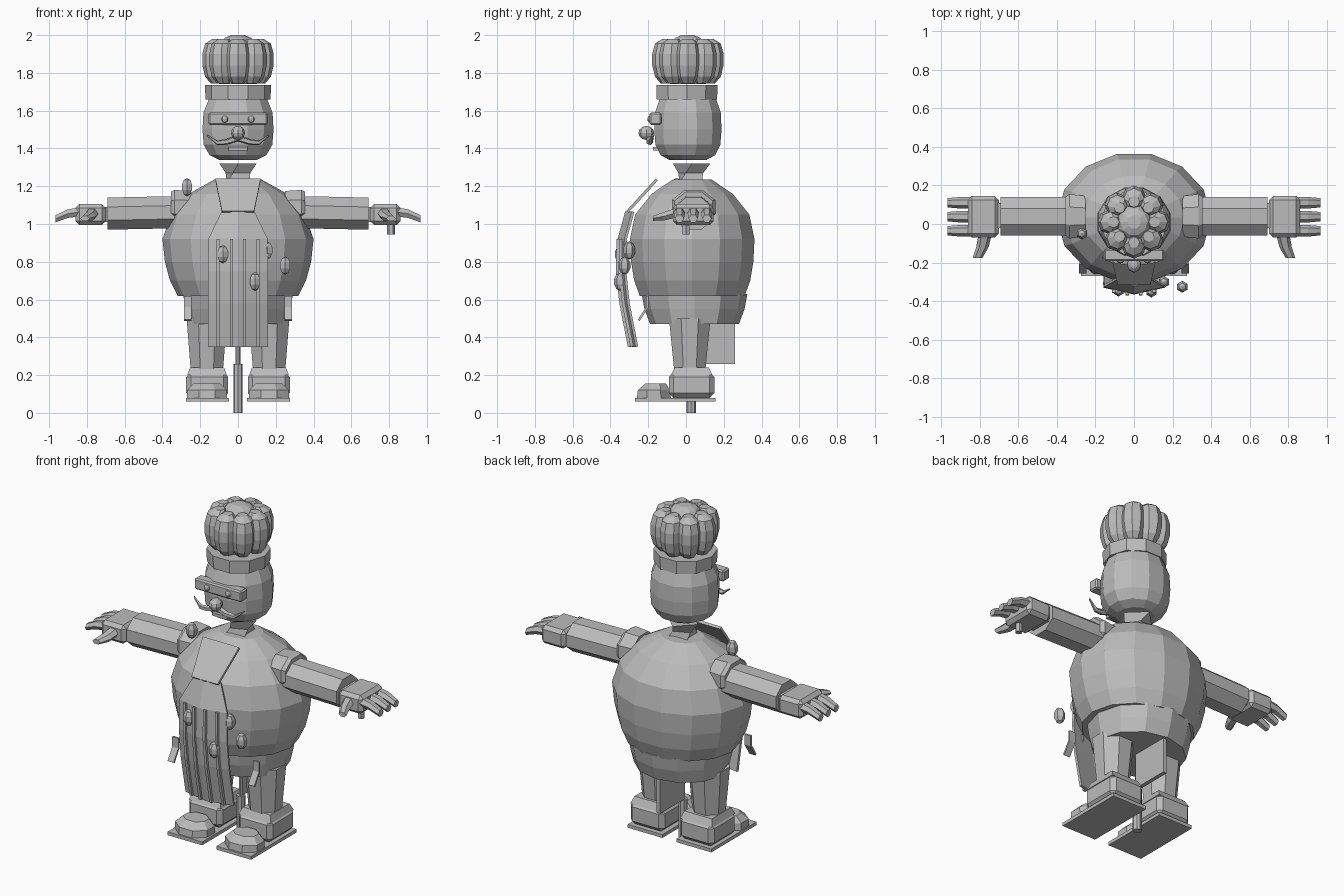
import bpy, bmesh, math
from mathutils import Vector

if "Cube" in bpy.data.objects:
    bpy.data.objects.remove(bpy.data.objects["Cube"])

grey = bpy.data.materials.new("plain grey")
grey.use_nodes = True
grey.diffuse_color = (0.5, 0.5, 0.5, 1)
grey.node_tree.nodes["Principled BSDF"].inputs["Base Color"].default_value = (0.5, 0.5, 0.5, 1)


def finish(name, bm, mirror=False, bevel=0):
    bmesh.ops.recalc_face_normals(bm, faces=bm.faces)
    mesh = bpy.data.meshes.new(name)
    bm.to_mesh(mesh)
    bm.free()
    mesh.materials.append(grey)
    ob = bpy.data.objects.new(name, mesh)
    bpy.context.collection.objects.link(ob)
    if bevel:
        mod = ob.modifiers.new("Bevel", 'BEVEL')
        mod.width, mod.segments = bevel, 1
    if mirror:
        ob.modifiers.new("Mirror", 'MIRROR')
    return ob


def loft(name, rings, n, axis='z', flat=False, twist=0, **kw):
    """Rings are (position on axis, radius a, radius b, centre a, centre b)."""
    bm = bmesh.new()
    loops = []
    half = math.pi / n if flat else 0
    grow = 1 / math.cos(half)
    for k, (t, ra, rb, ca, cb) in enumerate(rings):
        loop = []
        for i in range(n):
            ang = 2 * math.pi * i / n + half + k * twist
            a, b = ca + ra * grow * math.cos(ang), cb + rb * grow * math.sin(ang)
            co = {'x': (t, a, b), 'y': (a, t, b), 'z': (a, b, t)}[axis]
            loop.append(bm.verts.new(co))
        loops.append(loop)
    for lo, hi in zip(loops, loops[1:]):
        for i in range(n):
            j = (i + 1) % n
            bm.faces.new((lo[i], lo[j], hi[j], hi[i]))
    bm.faces.new(loops[0])
    bm.faces.new(loops[-1])
    return finish(name, bm, **kw)


def box(name, lo, hi, **kw):
    bm = bmesh.new()
    bmesh.ops.create_cube(bm, size=1)
    lo, hi = Vector(lo), Vector(hi)
    for v in bm.verts:
        v.co = (lo + hi) / 2 + v.co * (hi - lo)
    return finish(name, bm, **kw)


def ball(name, centre, radii, u=8, v=6, **kw):
    bm = bmesh.new()
    bmesh.ops.create_uvsphere(bm, u_segments=u, v_segments=v, radius=1)
    for vert in bm.verts:
        vert.co = Vector(centre) + vert.co * Vector(radii)
    return finish(name, bm, **kw)


def sheet(name, rows, thick, columns=(-1, 0, 1), crease=0.0, x=0, **kw):
    """Cloth strip; rows are (y, z, half width), with an optional centre crease."""
    bm = bmesh.new()
    grid = [[bm.verts.new((x + c * w, y + crease * abs(c), z)) for c in columns]
            for y, z, w in rows]
    for r, s in zip(grid, grid[1:]):
        for i in range(len(columns) - 1):
            bm.faces.new((r[i], r[i + 1], s[i + 1], s[i]))
    ob = finish(name, bm, **kw)
    mod = ob.modifiers.new("Solidify", 'SOLIDIFY')
    mod.thickness, mod.offset = thick, 0
    return ob


# Round torso and trouser seat
profile = [(.62, .32, .285), (.70, .36, .315), (.80, .387, .332), (.92, .40, .338),
           (1.05, .355, .31), (1.16, .26, .22), (1.235, .125, .105)]
loft("body", [(z, rx, ry, 0, .033) for z, rx, ry in profile], 14, twist=0)
loft("trouser_seat", [(.47, .265, .235, 0, .045), (.55, .28, .265, 0, .045),
                      (.63, .29, .28, 0, .045)], 12)
loft("neck", [(1.22, .06, .06, 0, .025), (1.27, .05, .05, 0, .025),
              (1.32, .07, .07, 0, .03)], 4, flat=True, twist=.4)

# Legs, shoes and soles
loft("leg", [(.22, .085, .082, .165, .02), (.50, .107, .11, .165, .02)], 8, flat=True, mirror=True)
box("boot", (.052, -.09, .08), (.275, .15, .215), bevel=.025, mirror=True)
loft("boot_collar", [(.2, .105, .11, .164, .03), (.24, .09, .09, .164, .03)], 4,
     flat=True, mirror=True)
loft("toe_cap", [(.08, .105, .09, .164, -.17), (.12, .105, .085, .164, -.17),
                 (.155, .07, .055, .164, -.16)], 8, flat=True, mirror=True)
box("sole", (.047, -.27, .06), (.275, .155, .08), mirror=True)

# Central post and rear panel
loft("stand_post", [(0, .025, .025, 0, .027), (.26, .025, .025, 0, .027)], 8)
loft("post_rod", [(.26, .012, .012, 0, .027), (.5, .012, .012, 0, .027)], 6)
box("rear_panel", (-.012, .03, .26), (.012, .26, .5))

# Arms and hands
loft("shoulder_cuff", [(.25, .105, .085, .04, 1.09), (.335, .115, .09, .04, 1.09),
                       (.355, .10, .08, .04, 1.09)], 8, 'x', True, mirror=True)
loft("sleeve", [(.3, .10, .085, .04, 1.063), (.69, .10, .085, .04, 1.055)],
     8, 'x', True, mirror=True)
box("wrist", (.66, -.02, 1.01), (.72, .11, 1.09), mirror=True)
box("hand", (.70, -.07, .995), (.86, .145, 1.105), bevel=.02, mirror=True)
for i, y in enumerate((-.035, .038, .11)):
    loft(f"finger_{i + 1}", [(.83, .03, .028, y, 1.065), (.90, .03, .026, y, 1.055),
                             (.965, .024, .022, y, 1.028)], 6, 'x', mirror=True)
loft("thumb", [(-.05, .035, .03, .77, 1.06), (-.12, .032, .025, .785, 1.04),
               (-.175, .025, .015, .81, 1.03)], 6, 'y', mirror=True)
loft("held_peg", [(.945, .02, .02, .81, 0), (1.01, .02, .02, .81, 0)], 6)

# Head
loft("head", [(1.34, .10, .10, 0, .01), (1.365, .15, .145, 0, .01), (1.42, .182, .172, 0, .01),
              (1.50, .188, .178, 0, .01), (1.59, .183, .174, 0, .01), (1.66, .155, .15, 0, .01),
              (1.69, .13, .12, 0, .01)], 12, flat=True)
box("eye_band", (-.155, -.192, 1.525), (.155, -.13, 1.59), bevel=.008)
ball("eye", (.07, -.192, 1.555), (.018, .012, .018), mirror=True)
ball("nose", (0, -.21, 1.482), (.037, .042, .037))
loft("moustache", [(0, .02, .018, -.19, 1.455), (.06, .018, .016, -.195, 1.435),
                   (.11, .014, .013, -.19, 1.43), (.165, .006, .005, -.175, 1.47)],
     5, 'x', mirror=True)
box("mouth", (-.05, -.175, 1.39), (.05, -.14, 1.408))

# Tall puffed hat
loft("hat_band", [(1.66, .172, .168, 0, .005), (1.735, .175, .17, 0, .005)], 10)
puff = [(1.745, .55), (1.78, .85), (1.84, 1), (1.90, 1), (1.955, .85), (1.98, .45)]
for i in range(8):
    a = math.pi * (i + .5) / 4 + math.pi / 8
    loft(f"hat_puff_{i + 1}", [(z, .064 * s, .064 * s, (.09 + .035 * s) * math.cos(a),
                                .01 + (.09 + .035 * s) * math.sin(a)) for z, s in puff], 8)
loft("hat_crown", [(1.74, .10, .10, 0, .01), (1.80, .12, .12, 0, .01),
                   (1.95, .10, .10, 0, .01), (1.985, .07, .07, 0, .01),
                   (2.0, .035, .035, 0, .01)], 10)

# Apron with bib and raised pleats
sheet("apron_bib", [(-.155, 1.235, .12), (-.31, 1.065, .085)], .015)
skirt = [(-.355, .92, .155), (-.358, .75, .157), (-.34, .58, .158), (-.295, .35, .157)]
sheet("apron_skirt", [(-.315, 1.065, .085)] + skirt, .014, crease=.035)
for i, x in enumerate((.035, .105)):
    sheet(f"apron_pleat_{i + 1}", [(y - .012 + .2 * x, z, .008) for y, z, w in skirt],
          .016, x=x, mirror=True)

# Trouser tabs and scattered round buttons
sheet("trouser_tab", [(-.205, .62, .02), (-.205, .56, .02), (-.25, .49, .02)],
      .012, x=.265, mirror=True)
spots = [(-.27, -.05, 1.195), (.25, -.325, .78), (.09, -.35, .695),
         (-.08, -.345, .84), (.155, -.30, .86)]
for i, p in enumerate(spots):
    ball(f"round_button_{i + 1}", p, (.032, .032, .048), 6, 5)
